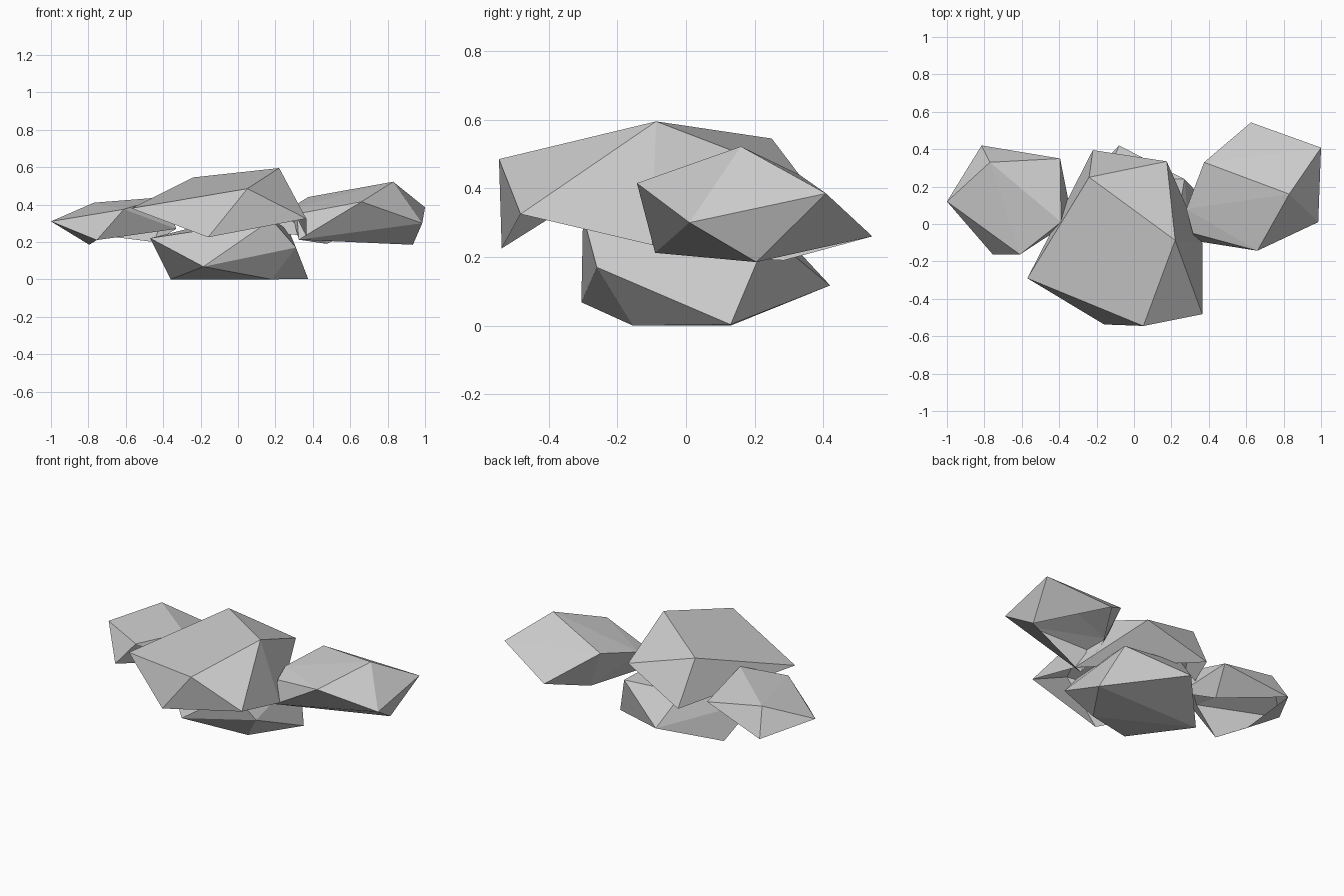
import bpy, bmesh

if "Cube" in bpy.data.objects:
    bpy.data.objects.remove(bpy.data.objects["Cube"])


def rock(name, corners, open_below=False):
    """Faceted boulder: convex hull of corner points, optionally hollow underneath."""
    bm = bmesh.new()
    for c in corners:
        bm.verts.new(c)
    hull = bmesh.ops.convex_hull(bm, input=bm.verts[:])
    loose = {v for v in hull["geom_interior"] + hull["geom_unused"]
             if isinstance(v, bmesh.types.BMVert) and v.is_valid and not v.link_faces}
    bmesh.ops.delete(bm, geom=list(loose), context='VERTS')
    bmesh.ops.recalc_face_normals(bm, faces=bm.faces[:])
    bm.normal_update()
    if open_below:
        under = [f for f in bm.faces if f.normal.z < -0.9]
        bmesh.ops.delete(bm, geom=under, context='FACES')
    mesh = bpy.data.meshes.new(name)
    bm.to_mesh(mesh)
    bm.free()
    obj = bpy.data.objects.new(name, mesh)
    bpy.context.collection.objects.link(obj)
    return obj


# Large slab resting on top
rock("top_rock", [
    (-.57, -.29, .38), (.05, -.545, .485), (.22, -.087, .595), (-.24, .25, .545),
    (-.16, -.537, .225), (.365, -.482, .325), (.175, .335, .433),
    (-.22, .395, .27), (.365, -.1, .235)], open_below=True)

# Base rock on the ground
rock("base_rock", [
    (-.36, .13, 0), (.375, .13, .003), (.18, -.155, 0), (-.185, -.305, .068),
    (.31, -.26, .17), (-.08, .42, .117), (.27, .24, .265), (-.47, -.05, .22),
    (.18, -.3, .32), (-.15, .25, .3)])

# Right rock
rock("right_rock", [
    (.83, .16, .522), (1, .408, .385), (.985, .01, .3), (.66, -.143, .415),
    (.375, .33, .44), (.325, -.09, .212), (.935, .205, .185),
    (.625, .543, .26), (.475, .285, .19), (.28, .08, .38), (.315, -.05, .35)],
    open_below=True)

# Left rock
rock("left_rock", [
    (-1, .12, .31), (-.77, .33, .41), (-.815, .42, .245), (-.61, -.163, .375),
    (-.755, -.163, .21), (-.795, .07, .185), (-.395, .35, .345),
    (-.39, .01, .44), (-.45, .2, .2), (-.33, .02, .27)], open_below=True)
